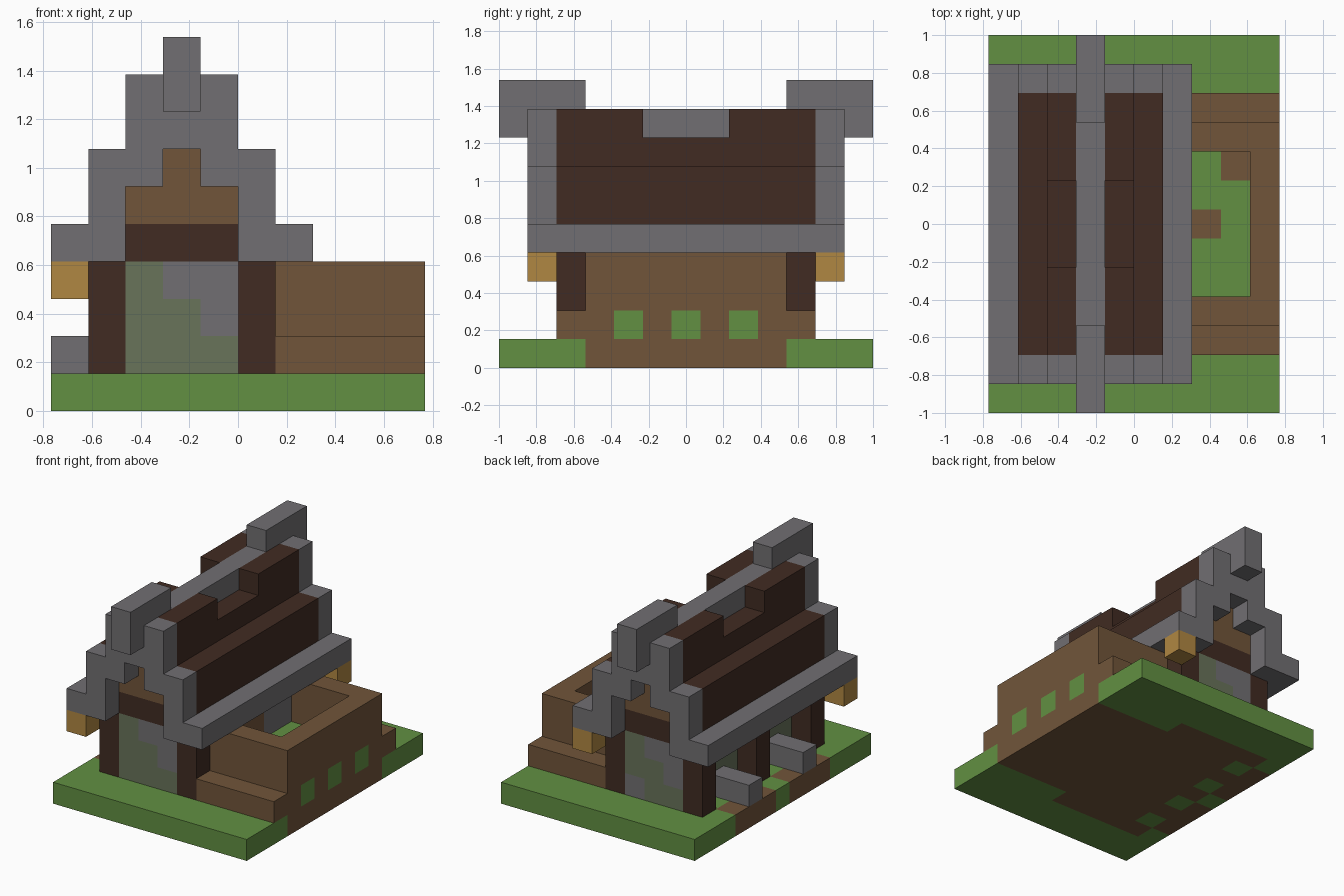
import bpy
import bmesh
from mathutils import Vector

cube = bpy.data.objects.get("Cube")
if cube:
    bpy.data.objects.remove(cube, do_unlink=True)

U = 2 / 13                    # edge of one block
WIDTH, DEPTH = 10, 13         # plot size in blocks


def make_material(name, hex_colour):
    rgb = [int(hex_colour[i:i + 2], 16) / 255 for i in (0, 2, 4)]
    lin = [c / 12.92 if c <= 0.04045 else ((c + 0.055) / 1.055) ** 2.4 for c in rgb]
    mat = bpy.data.materials.new(name)
    mat.use_nodes = True
    mat.diffuse_color = (*lin, 1)
    bsdf = next(n for n in mat.node_tree.nodes if n.type == 'BSDF_PRINCIPLED')
    bsdf.inputs["Base Color"].default_value = (*lin, 1)
    return mat


GRASS, DIRT, STONE, DARK, MOSS, GOLD = range(6)
MATERIALS = [
    make_material("grass_green", "629042"),
    make_material("earth_brown", "71553a"),
    make_material("stone_grey", "716f72"),
    make_material("dark_wood", "412b22"),
    make_material("mossy_stone", "68735a"),
    make_material("lantern_gold", "b08742"),
]


def block_range(x0, x1, y0, y1, z0, z1):
    return {(x, y, z) for x in range(x0, x1) for y in range(y0, y1) for z in range(z0, z1)}


def mirror_y(cells):
    return cells | {(x, DEPTH - 1 - y, z) for x, y, z in cells}


def mirror_roof(cells):
    # the house is symmetric about the ridge column
    return cells | {(6 - x, y, z) for x, y, z in cells}


def build(name, cells, colour):
    """Skin a set of blocks; colour is a material slot or a rule on the block."""
    rule = colour if callable(colour) else lambda x, y, z: colour
    bm = bmesh.new()
    verts = {}

    def corner(p):
        key = tuple(int(round(c)) for c in p)
        if key not in verts:
            verts[key] = bm.verts.new(((key[0] - WIDTH / 2) * U, (key[1] - DEPTH / 2) * U, key[2] * U))
        return verts[key]

    used = sorted({rule(*c) for c in cells})
    for cell in sorted(cells):
        for axis in range(3):
            for side in (-1, 1):
                near = list(cell)
                near[axis] += side
                if tuple(near) in cells:
                    continue
                n, a, b = Vector(), Vector(), Vector()
                n[axis], a[(axis + 1) % 3], b[(axis + 2) % 3] = side, 1, side
                mid = Vector(cell) + Vector((0.5, 0.5, 0.5)) + n / 2
                ring = [mid + (a * i + b * j) / 2
                        for i, j in ((-1, -1), (1, -1), (1, 1), (-1, 1))]
                face = bm.faces.new([corner(p) for p in ring])
                face.material_index = used.index(rule(*cell))
    # merge flat neighbouring faces of one colour
    bmesh.ops.dissolve_limit(bm, angle_limit=0.01, verts=bm.verts[:], edges=bm.edges[:],
                             delimit={'MATERIAL'})
    mesh = bpy.data.meshes.new(name)
    bm.to_mesh(mesh)
    bm.free()
    for i in used:
        mesh.materials.append(MATERIALS[i])
    obj = bpy.data.objects.new(name, mesh)
    bpy.context.collection.objects.link(obj)
    return obj


# Ground: earth under the building, grass around it
def ground_colour(x, y, z):
    if x == 0:
        return DIRT if 3 <= y < 10 and y != 6 else GRASS
    if x == 1 and y in (3, 5, 7, 9):
        return GRASS
    if x < 6:
        return DIRT if 2 <= y < 11 else GRASS
    return DIRT if 3 <= y < 10 else GRASS


build("ground_slab", block_range(0, WIDTH, 0, DEPTH, 0, 1), ground_colour)


# Raised garden: stepped earth box with a sunken planted floor
def garden_colour(x, y, z):
    if z == 1 and x == 9 and y in (4, 6, 8):
        return GRASS
    if z == 1 and x < 9 and 4 <= y < 9 and (x, y) not in ((8, 8), (7, 6)):
        return GRASS
    return DIRT


garden = block_range(6, 10, 2, 11, 1, 2) | block_range(6, 10, 3, 10, 2, 4)
build("garden_box", garden - block_range(6, 9, 4, 9, 2, 4), garden_colour)


# House walls
def wall_colour(x, y, z):
    if y in (2, 10):
        across = x if y == 2 else 6 - x
        if across + z >= 6 and z > 1 and across > 2:
            return STONE
        return STONE if (y, x, z) == (10, 4, 1) else MOSS
    if x == 5:
        return STONE if y in (7, 8) else DIRT
    return MOSS


build("house_walls", block_range(2, 5, 2, 11, 1, 4) | block_range(5, 6, 3, 10, 1, 4), wall_colour)

# Timber frame
posts = mirror_y(mirror_roof(block_range(1, 2, 2, 3, 1, 4)))
build("corner_posts", posts, DARK)
build("side_post", block_range(1, 2, 6, 7, 1, 4), DARK)
build("ceiling_beams", block_range(1, 6, 2, 11, 4, 5), DARK)
build("gable_infill", block_range(2, 5, 2, 11, 5, 6) | block_range(3, 4, 2, 11, 6, 7), DIRT)

# Stone sills in the side bays
build("side_sills", mirror_y(block_range(0, 2, 4, 5, 1, 2)), STONE)

# Roof slopes in dark wood with a dip in the middle
slope = block_range(1, 2, 2, 11, 5, 7) | block_range(2, 3, 2, 11, 6, 9)
slope -= block_range(2, 3, 5, 8, 8, 9)
build("roof_slopes", mirror_roof(slope), DARK)

# Stone roof trim: eaves, stepped gable ends and ridge
build("eaves", mirror_roof(block_range(0, 1, 1, 12, 4, 5)), STONE)
gable = block_range(1, 2, 1, 2, 4, 7) | block_range(2, 3, 1, 2, 6, 9)
gable |= block_range(3, 4, 1, 2, 7, 8)
build("gable_trim", mirror_y(mirror_roof(gable)), STONE)
ridge = block_range(3, 4, 0, 13, 8, 9) | mirror_y(block_range(3, 4, 0, 3, 9, 10))
build("roof_ridge", ridge | block_range(3, 4, 2, 11, 7, 8), STONE)

# Hanging lanterns at opposite corners
build("front_lantern", block_range(0, 1, 1, 2, 3, 4), GOLD)
build("back_lantern", block_range(6, 7, 11, 12, 3, 4), GOLD)
